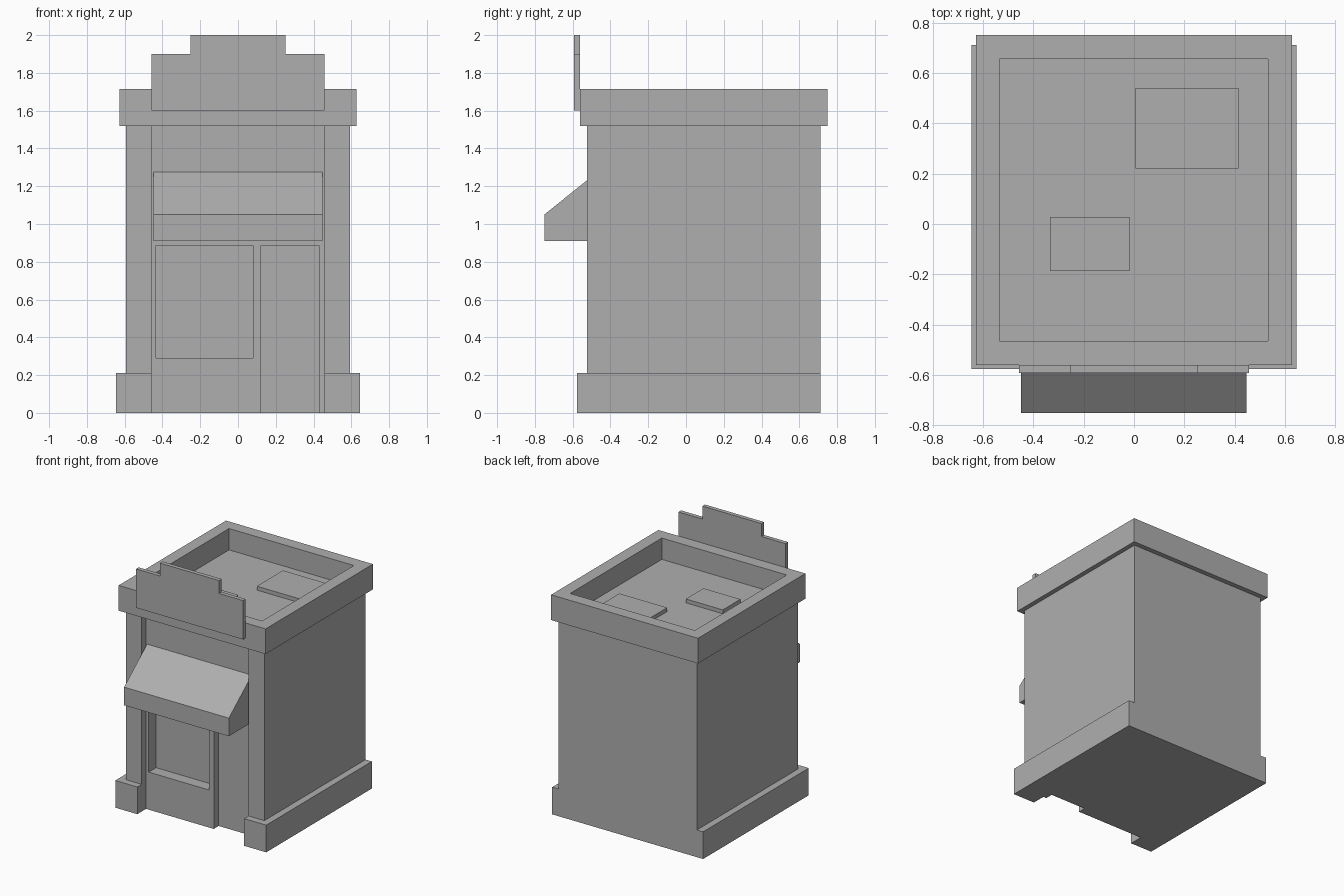
import bpy, bmesh

if "Cube" in bpy.data.objects:
    bpy.data.objects.remove(bpy.data.objects["Cube"])

# Dark grey stone finish
stone = bpy.data.materials.new("grey_stone")
stone.diffuse_color = (0.43, 0.43, 0.43, 1)
stone.use_nodes = True
stone.node_tree.nodes["Principled BSDF"].inputs["Base Color"].default_value = stone.diffuse_color


def loft(name, rings):
    """Closed solid through matching rings of 3D points."""
    bm = bmesh.new()
    loops = [[bm.verts.new(p) for p in ring] for ring in rings]
    n = len(loops[0])
    bm.faces.new(loops[0])
    bm.faces.new(loops[-1])
    for a, b in zip(loops, loops[1:]):
        for i in range(n):
            j = (i + 1) % n
            bm.faces.new((a[i], a[j], b[j], b[i]))
    bmesh.ops.recalc_face_normals(bm, faces=bm.faces)
    mesh = bpy.data.meshes.new(name)
    bm.to_mesh(mesh)
    bm.free()
    mesh.materials.append(stone)
    obj = bpy.data.objects.new(name, mesh)
    bpy.context.collection.objects.link(obj)
    return obj


def rect(x0, x1, y0, y1, z):
    return [(x0, y0, z), (x1, y0, z), (x1, y1, z), (x0, y1, z)]


def box(name, x0, x1, y0, y1, z0, z1):
    return loft(name, [rect(x0, x1, y0, y1, z) for z in (z0, z1)])


def notched(name, half, front, z0, z1):
    """Block with the shopfront recess between two front piers."""
    r, face, back = 0.457, -0.47, 0.712
    right = [(r, face), (r, front), (half, front), (half, back)]
    plan = right + [(-x, y) for x, y in reversed(right)]
    return loft(name, [[(x, y, z) for x, y in plan] for z in (z0, z1)])


def cut(obj, cutter):
    cutter.hide_render = True
    mod = obj.modifiers.new("opening", 'BOOLEAN')
    mod.operation = 'DIFFERENCE'
    mod.solver = 'EXACT'
    mod.object = cutter
    bpy.context.view_layer.objects.active = obj
    bpy.ops.object.modifier_apply(modifier=mod.name)


# Plinth and walls, with recessed shopfront between the piers
plinth = notched("plinth", 0.645, -0.577, 0, 0.21)
walls = notched("walls", 0.592, -0.523, 0.21, 1.52)

# Door and window recesses
door = box("door_cutter", 0.122, 0.43, -0.7, -0.41, -0.1, 0.885)
window = box("window_cutter", -0.434, 0.08, -0.7, -0.38, 0.29, 0.885)
cut(plinth, door)
cut(walls, door)
cut(walls, window)
for helper in (door, window):
    bpy.data.objects.remove(helper)

# Cornice with sunken roof
outer, inner = (-0.628, 0.628, -0.56, 0.75), (-0.535, 0.532, -0.465, 0.655)
loft("cornice_roof", [rect(*outer, 1.52), rect(*outer, 1.715),
                      rect(*inner, 1.715), rect(*inner, 1.55)])

# Roof hatches
box("roof_hatch_large", 0.006, 0.415, 0.221, 0.54, 1.55, 1.58)
box("roof_hatch_small", -0.334, -0.018, -0.187, 0.028, 1.55, 1.58)

# Stepped sign board
step = [(0.457, 1.6), (0.457, 1.9), (0.252, 1.9), (0.252, 2.0)]
outline = step + [(-x, z) for x, z in reversed(step)]
loft("sign_board", [[(x, y, z) for x, z in outline] for y in (-0.592, -0.56)])

# Awning
side = [(-0.47, 0.91), (-0.75, 0.91), (-0.75, 1.05), (-0.47, 1.275)]
loft("awning", [[(x, y, z) for y, z in side] for x in (-0.448, 0.447)])
